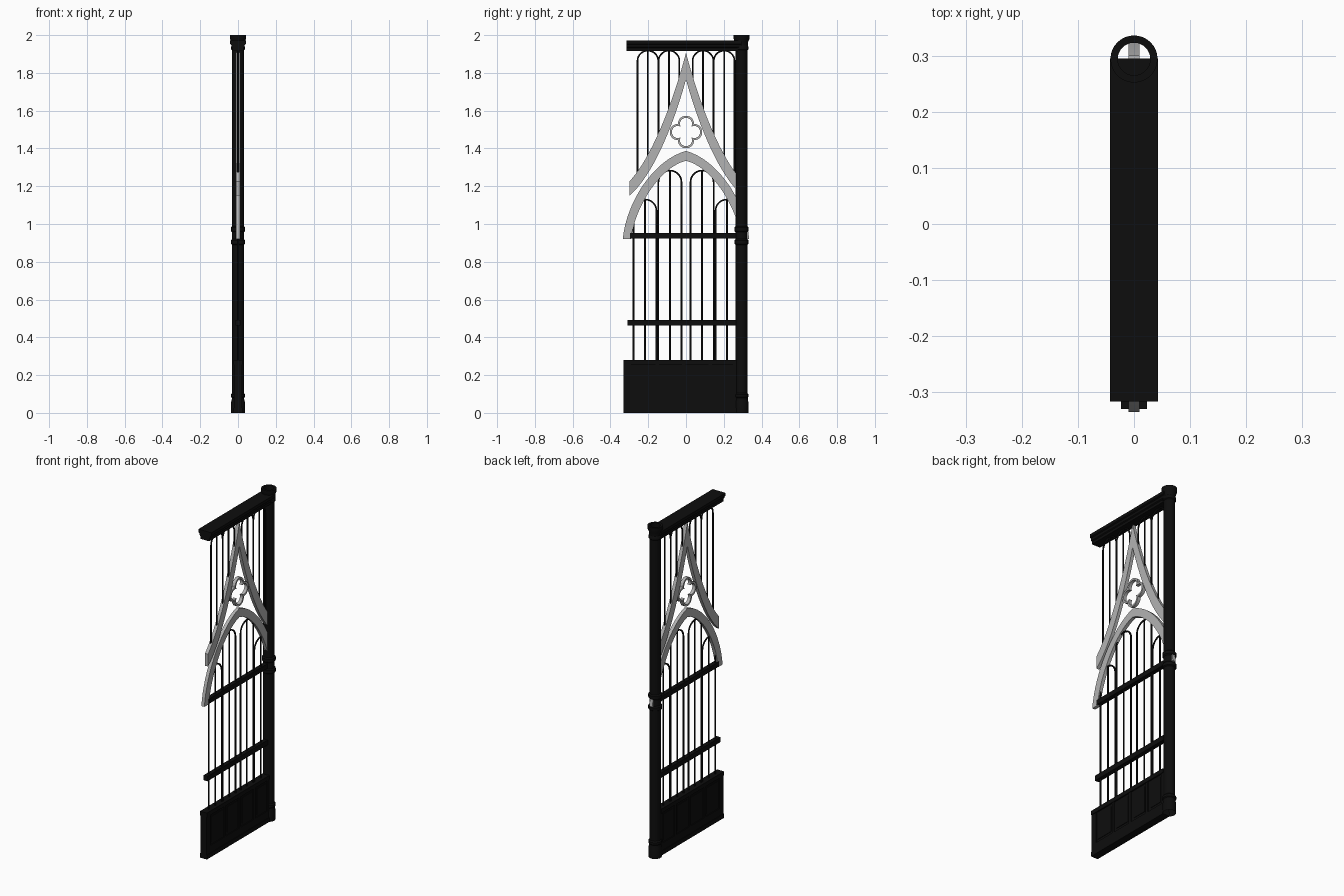
import bpy, bmesh, math
from mathutils import Vector
from mathutils.geometry import interpolate_bezier

if "Cube" in bpy.data.objects:
    bpy.data.objects.remove(bpy.data.objects["Cube"], do_unlink=True)


def material(name, value):
    m = bpy.data.materials.new(name)
    m.use_nodes = True
    colour = (value, value, value, 1)
    m.diffuse_color = colour
    m.node_tree.nodes["Principled BSDF"].inputs["Base Color"].default_value = colour
    return m


IRON = material("black iron", 0.004)
STONE = material("pale grey", 0.45)


def finish(name, bm, mat, smooth=False):
    bmesh.ops.recalc_face_normals(bm, faces=bm.faces)
    mesh = bpy.data.meshes.new(name)
    bm.to_mesh(mesh)
    bm.free()
    mesh.materials.append(mat)
    ob = bpy.data.objects.new(name, mesh)
    bpy.context.collection.objects.link(ob)
    if smooth:
        bpy.ops.object.select_all(action="DESELECT")
        bpy.context.view_layer.objects.active = ob
        ob.select_set(True)
        bpy.ops.object.shade_smooth_by_angle(angle=math.radians(35))
    return ob


def box(name, half_x, y0, y1, z0, z1):
    bm = bmesh.new()
    bmesh.ops.create_cube(bm, size=1)
    for v in bm.verts:
        v.co = (v.co.x * 2 * half_x, (y0 + y1) / 2 + v.co.y * (y1 - y0),
                (z0 + z1) / 2 + v.co.z * (z1 - z0))
    return finish(name, bm, IRON)


def band(name, outer, inner, half_x, closed=False):
    """Flat band between two matching outlines in the yz plane."""
    bm = bmesh.new()
    rings = [[bm.verts.new((x, p[0], p[1])) for x, p in
              ((-half_x, o), (half_x, o), (half_x, i), (-half_x, i))]
             for o, i in zip(outer, inner)]
    pairs = list(zip(rings, rings[1:]))
    if closed:
        pairs.append((rings[-1], rings[0]))
    else:
        bm.faces.new(rings[0])
        bm.faces.new(rings[-1])
    for a, b in pairs:
        for k in range(4):
            n = (k + 1) % 4
            bm.faces.new((a[k], a[n], b[n], b[k]))
    return finish(name, bm, STONE, True)


def half_curve(*points):
    return [(p.x, p.y) for p in interpolate_bezier(*[Vector(p) for p in points], 17)]


def mirrored(points):
    return points + [(-y, z) for y, z in reversed(points[:-1])]


def bar(name, points, radius=0.005):
    curve = bpy.data.curves.new(name, "CURVE")
    curve.dimensions = "3D"
    curve.bevel_depth = radius
    curve.bevel_resolution = 1
    curve.use_fill_caps = True
    spline = curve.splines.new("POLY")
    spline.points.add(len(points) - 1)
    for sp, (y, z) in zip(spline.points, points):
        sp.co = (0, y, z, 1)
    curve.materials.append(IRON)
    bpy.context.collection.objects.link(bpy.data.objects.new(name, curve))


def lancet(name, centre, radius, top, foot):
    """Round-headed hoop with a bar up its middle; foot(y) gives the lower end."""
    spring = top - radius
    arc = [(centre - radius * math.cos(math.pi * k / 14),
            spring + radius * math.sin(math.pi * k / 14)) for k in range(15)]
    left, right = centre - radius, centre + radius
    bar(name + "_hoop", [(left, foot(left))] + arc + [(right, foot(right))])
    bar(name + "_middle_bar", [(centre, foot(centre)), (centre, top)])


# Hollow round post with base, two collars and a capital
POST_Y = 0.294
profile = [(.036, 0), (.036, .06), (.033, .07), (.033, .08), (.037, .085), (.037, .098),
           (.031, .105), (.031, .89), (.038, .895), (.038, .913), (.032, .92),
           (.032, .957), (.038, .964), (.038, .982), (.031, .988), (.031, 1.92),
           (.036, 1.925), (.036, 1.94), (.033, 1.945), (.035, 1.965), (.042, 1.98),
           (.042, 2), (.029, 2), (.029, 1.9)]
bm = bmesh.new()
chain = [bm.verts.new((r, POST_Y, z)) for r, z in profile]
edges = [bm.edges.new(p) for p in zip(chain, chain[1:])]
bmesh.ops.spin(bm, geom=chain + edges, cent=(0, POST_Y, 0), axis=(0, 0, 1),
               angle=math.tau, steps=32)
bmesh.ops.remove_doubles(bm, verts=bm.verts, dist=0.0001)
finish("post", bm, IRON, True)

# Top beam with a stepped moulding
half = [(.028, 1.917), (.028, 1.932), (.034, 1.936), (.036, 1.95), (.043, 1.954), (.043, 1.972)]
bm = bmesh.new()
outline = half + [(-x, z) for x, z in reversed(half)]
face = bm.faces.new([bm.verts.new((x, -0.316, z)) for x, z in outline])
grown = bmesh.ops.extrude_face_region(bm, geom=[face])["geom"]
for v in grown:
    if isinstance(v, bmesh.types.BMVert):
        v.co.y = 0.295
finish("top_beam", bm, IRON)

# Base: core sheet, frame rails and stiles, raised panel centres
START, END = -0.33, 0.268
box("base_core", .015, START + .004, END, .01, .27)
box("base_plinth", .023, START, END, 0, .025)
box("base_bottom_rail", .02, START, END, .025, .07)
box("base_top_rail", .023, START, END, .255, .28)
stiles = [-.31, -.152, -.011, .128, .259]
for k, y in enumerate(stiles):
    w = .02 if k == 0 else .009
    box("base_stile_%d" % (k + 1), .02, y - w, y + w, .07, .255)
for k, (a, b) in enumerate(zip(stiles, stiles[1:])):
    box("base_panel_%d" % (k + 1), .018, a + .028, b - .018, .085, .24)

# Cross rails
box("lower_rail", .013, -.31, POST_Y - .02, .462, .492)
box("middle_rail", .013, -.297, POST_Y - .02, .924, .953)

# Pointed main arch and swept gable
arch_out = half_curve((-.335, .92), (-.315, 1.12), (-.17, 1.34), (0, 1.387))
arch_in = half_curve((-.292, .92), (-.27, 1.09), (-.14, 1.30), (0, 1.335))
band("main_arch", mirrored(arch_out), mirrored(arch_in), .01)
gable_out = half_curve((-.30, 1.225), (-.19, 1.34), (-.075, 1.62), (0, 1.907))
gable_in = half_curve((-.30, 1.15), (-.18, 1.25), (-.07, 1.51), (0, 1.765))
band("gable", mirrored(gable_out), mirrored(gable_in), .01)


# Four-lobed ring
def lobes(radius, offset=.043, count=96):
    points = []
    for k in range(count):
        a = math.tau * k / count
        t = (a + math.pi / 4) % (math.pi / 2) - math.pi / 4
        d = offset * math.cos(t) + math.sqrt(radius ** 2 - (offset * math.sin(t)) ** 2)
        points.append((d * math.cos(a), 1.487 + d * math.sin(a)))
    return points


band("quatrefoil_ring", lobes(.043), lobes(.032), .01, closed=True)


# Hoops above the gable and below the main arch
def gable_height(y):
    o, i = min(zip(gable_out, gable_in), key=lambda p: abs(p[0][0] + abs(y)))
    return (o[1] + i[1]) / 2


for side, sign in (("left", -1), ("right", 1)):
    for part, y, top in (("outer", .217, 1.13), ("inner", .085, 1.283)):
        lancet("lower_%s_%s" % (side, part), sign * y, .061, top, lambda y: .27)
    for part, y in (("outer", .202), ("inner", .09)):
        lancet("upper_%s_%s" % (side, part), sign * y, .055, 1.918, gable_height)
